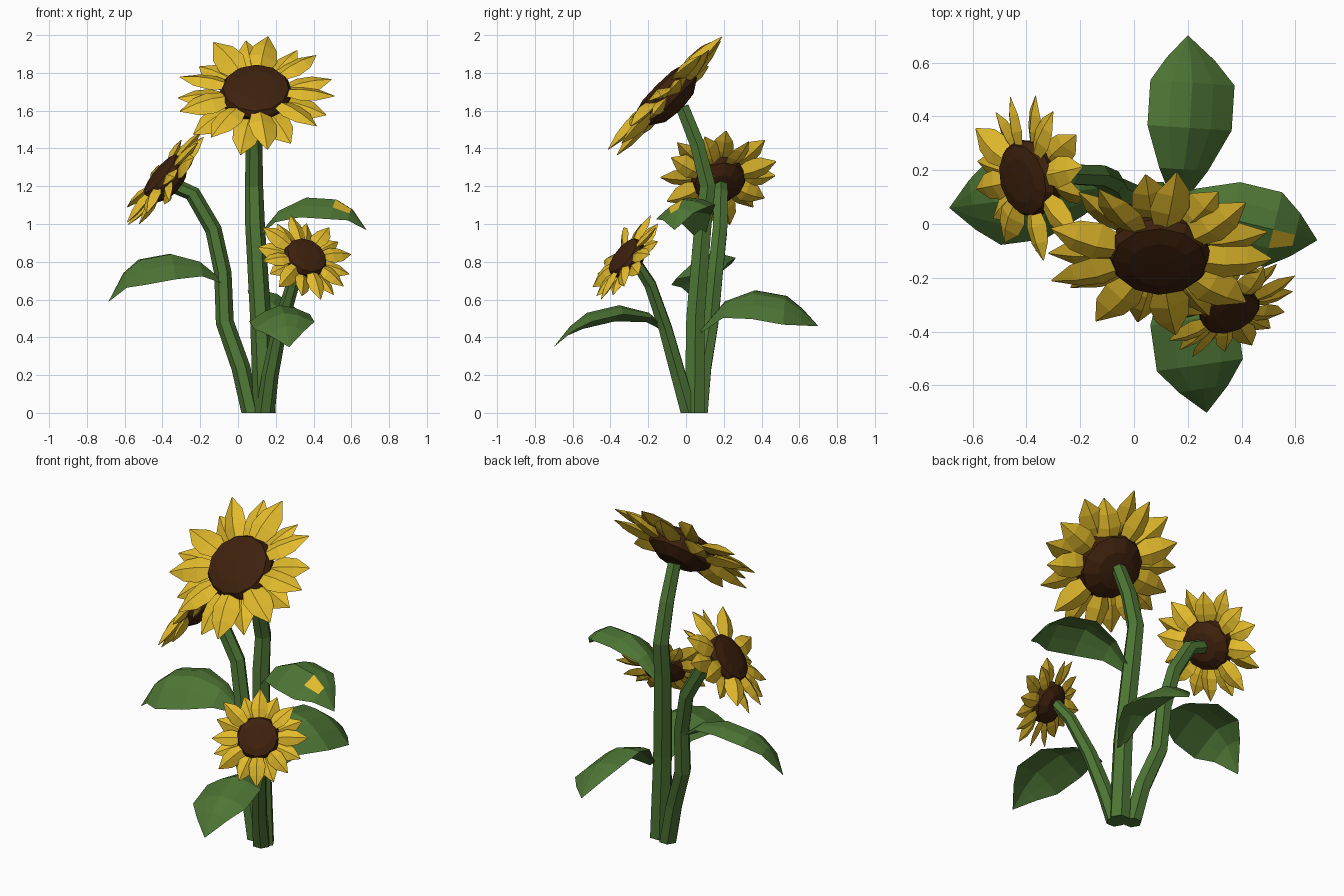
import bpy, bmesh, math, random
from mathutils import Matrix, Vector

random.seed(4)
old = bpy.data.objects.get("Cube")
if old:
    bpy.data.objects.remove(old, do_unlink=True)


def material(name, rgb):
    m = bpy.data.materials.new(name)
    m.use_nodes = True
    m.diffuse_color = (*rgb, 1)
    m.node_tree.nodes["Principled BSDF"].inputs["Base Color"].default_value = (*rgb, 1)
    return m


GREEN = material("leaf green", (0.075, 0.178, 0.035))
YELLOW = material("petal yellow", (0.77, 0.5, 0.025))
BROWN = material("seed brown", (0.048, 0.015, 0.004))


def loft(bm, rings):
    """Skin a closed tube through rings of points and cap both ends."""
    loops = [[bm.verts.new(p) for p in ring] for ring in rings]
    n = len(loops[0])
    for a, b in zip(loops, loops[1:]):
        for i in range(n):
            j = (i + 1) % n
            bm.faces.new((a[i], a[j], b[j], b[i]))
    bm.faces.new(loops[0])
    bm.faces.new(loops[-1])


def finish(bm, name, *mats):
    bmesh.ops.recalc_face_normals(bm, faces=bm.faces)
    mesh = bpy.data.meshes.new(name)
    bm.to_mesh(mesh)
    bm.free()
    for m in mats:
        mesh.materials.append(m)
    ob = bpy.data.objects.new(name, mesh)
    bpy.context.collection.objects.link(ob)
    return ob


def stem(name, path, r0, r1, sides=6):
    pts = [Vector(p) for p in path]
    rings = []
    for k, p in enumerate(pts):
        t = (pts[min(k + 1, len(pts) - 1)] - pts[max(k - 1, 0)]).normalized()
        if k == 0:
            t = Vector((0, 0, 1))
        u = Vector((0, 1, 0)).cross(t).normalized()
        v = t.cross(u)
        r = r0 + (r1 - r0) * k / (len(pts) - 1)
        rings.append([p + r * (u * math.cos(a) + v * math.sin(a))
                      for a in (math.tau * i / sides for i in range(sides))])
    bm = bmesh.new()
    loft(bm, rings)
    finish(bm, name, GREEN)


def leaf(name, base, tip, heights, width, droop, roll, bow=0.0):
    """Arched leaf with a raised midrib; heights are the midrib z values."""
    base, tip = Vector(base), Vector(tip)
    side = Vector((base.y - tip.y, tip.x - base.x, 0)).normalized()
    fractions = (0, 0.2, 0.45, 0.72, 0.86, 1)
    spread = (0.12, 0.55, 0.95, 0.95, 0.55, 0.01)
    section = [(-1, -1), (-0.5, -0.35), (0, 0), (0.5, -0.35), (1, -1),
               (0.5, -0.55), (0, -0.2), (-0.5, -0.55)]
    rings = []
    for f, h, s in zip(fractions, heights, spread):
        mid = base.lerp(tip, f) + side * bow * s
        mid.z = h
        rings.append([mid + side * (x * width * s)
                      + Vector((0, 0, z * droop * s + x * roll * s)) for x, z in section])
    bm = bmesh.new()
    loft(bm, rings)
    return finish(bm, name, GREEN, YELLOW)


def flower(name, centre, normal, radius, count):
    turn = Vector(normal).normalized().to_track_quat('Z', 'Y').to_matrix().to_4x4()
    # seed head, turned from a half profile
    bm = bmesh.new()
    profile = [(0.02, 0.15), (0.26, 0.14), (0.41, 0.1), (0.455, 0.02),
               (0.42, -0.14), (0.25, -0.25), (0.02, -0.28)]
    loft(bm, [[Vector((r * math.cos(a), r * math.sin(a), z))
               for a in (math.tau * i / 12 for i in range(12))] for r, z in profile])
    head = finish(bm, name + "_seed_head", BROWN)
    # petals in two alternating layers
    bm = bmesh.new()
    shape = [(0.36, 0.1, 0.04), (0.58, 0.175, 0.075), (0.78, 0.145, 0.06), (1.0, 0.008, 0.005)]
    for i in range(count):
        layer = i % 2
        a = math.tau * (i + random.uniform(-0.2, 0.2)) / count
        out = Vector((math.cos(a), math.sin(a), 0))
        across = Vector((-out.y, out.x, random.uniform(-0.4, 0.4)))
        length = random.uniform(0.95, 1.03) - 0.05 * layer
        lift = random.uniform(-0.07, 0.07)
        rings = []
        for r, w, t in shape:
            z = 0.04 - 0.11 * layer + lift * (r - 0.34) / 0.66
            c = out * (r * length) + Vector((0, 0, z))
            up = Vector((0, 0, t))
            rings.append([c - across * w, c + up, c + across * w, c - up])
        loft(bm, rings)
    petals = finish(bm, name + "_petals", YELLOW)
    for ob in (head, petals):
        ob.data.transform(Matrix.Scale(radius, 4) @ turn)
        ob.location = centre


# Stems
stem("main_stem", [(0.14, 0.045, 0), (0.12, 0.05, 0.5), (0.09, 0.09, 1.0),
                   (0.085, 0.115, 1.2), (0.085, 0.06, 1.42), (0.09, -0.02, 1.62)], 0.06, 0.04)
stem("right_stem", [(0.07, 0.07, 0), (0.015, 0.09, 0.24), (-0.07, 0.13, 0.48),
                    (-0.08, 0.155, 0.74), (-0.13, 0.18, 0.97), (-0.24, 0.185, 1.16),
                    (-0.33, 0.185, 1.2)], 0.052, 0.04)
stem("left_stem", [(0.145, 0.015, 0), (0.17, -0.04, 0.2), (0.22, -0.11, 0.45),
                   (0.29, -0.19, 0.68), (0.335, -0.26, 0.79)], 0.05, 0.03)

# Flower heads
flower("main_flower", (0.095, -0.11, 1.69), (-0.02, -0.7, 0.7), 0.425, 18)
flower("right_flower", (-0.39, 0.17, 1.245), (-0.75, -0.2, 0.62), 0.325, 16)
flower("left_flower", (0.355, -0.315, 0.82), (0.36, -0.75, 0.6), 0.265, 16)

# Leaves
upper = leaf("left_leaf", (0.1, 0.08, 0), (0.68, -0.06, 0),
             (0.93, 1.07, 1.14, 1.13, 1.08, 0.97), 0.15, 0.075, 0.035)
leaf("front_leaf", (0.18, -0.07, 0), (0.27, -0.7, 0),
     (0.42, 0.53, 0.57, 0.53, 0.46, 0.35), 0.17, 0.07, 0.02)
leaf("back_leaf", (0.16, 0.08, 0), (0.2, 0.7, 0),
     (0.44, 0.58, 0.63, 0.6, 0.54, 0.46), 0.165, 0.06, 0.08, -0.03)
leaf("right_leaf", (-0.08, 0.14, 0), (-0.685, 0.06, 0),
     (0.7, 0.8, 0.84, 0.81, 0.74, 0.59), 0.17, 0.08, -0.06)

# Yellow fleck beside the midrib near the tip of the left leaf
for p in upper.data.polygons:
    if 0.5 < p.center.x < 0.6 and -0.09 < p.center.y < -0.04 and p.normal.z > 0:
        p.material_index = 1
